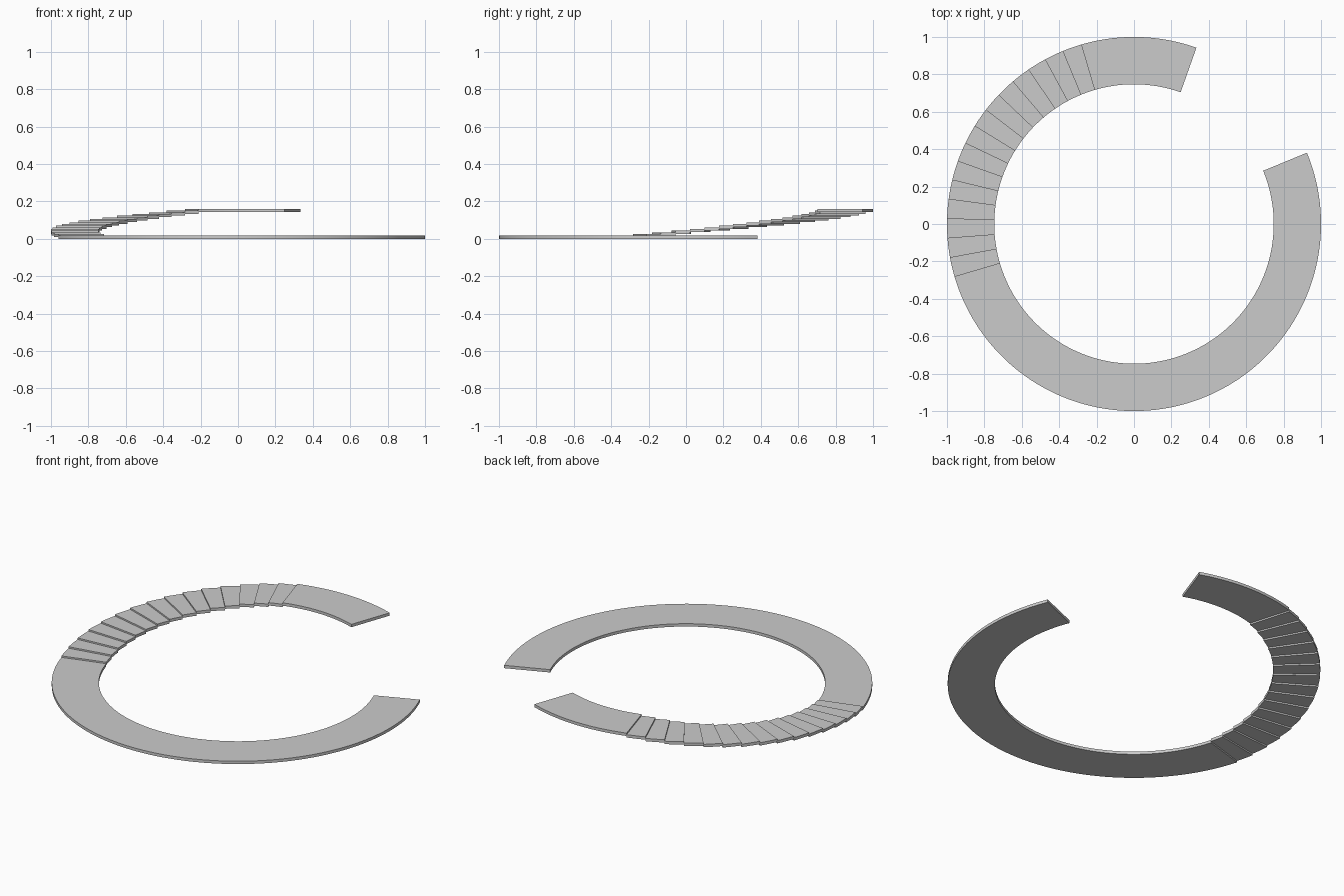
import bpy, bmesh
from math import sin, cos, radians, ceil

if "Cube" in bpy.data.objects:
    bpy.data.objects.remove(bpy.data.objects["Cube"])

R_OUT, R_IN = 1.0, 0.747
THICK = 0.017
STEPS = 15
STEP_ANGLE = 6.0
TOP_END, STAIR_START, BOTTOM_END = 70.5, 106.4, 382.4
RISE = 0.142 / (STEPS + 1)


def arc_slab(name, a0, a1, z):
    """Flat ring sector between two angles, sitting at height z."""
    bm = bmesh.new()
    n = max(1, ceil((a1 - a0) / 2.0))
    rings = []
    for i in range(n + 1):
        a = radians(a0 + (a1 - a0) * i / n)
        rings.append([bm.verts.new((r * cos(a), r * sin(a), h))
                      for r, h in ((R_IN, z), (R_OUT, z),
                                   (R_OUT, z + THICK), (R_IN, z + THICK))])
    for p, q in zip(rings, rings[1:]):
        for k in range(4):
            j = (k + 1) % 4
            bm.faces.new((p[k], p[j], q[j], q[k]))
    bm.faces.new(rings[0])
    bm.faces.new(rings[-1])
    bmesh.ops.recalc_face_normals(bm, faces=bm.faces)
    mesh = bpy.data.meshes.new(name)
    bm.to_mesh(mesh)
    bm.free()
    obj = bpy.data.objects.new(name, mesh)
    bpy.context.collection.objects.link(obj)
    # smooth curved rims, crisp slab edges
    bpy.ops.object.select_all(action='DESELECT')
    obj.select_set(True)
    bpy.context.view_layer.objects.active = obj
    bpy.ops.object.shade_smooth_by_angle(angle=radians(30))
    return obj


stair_end = STAIR_START + STEPS * STEP_ANGLE

# Upper and lower walkways
arc_slab("upper_walkway", TOP_END, STAIR_START, RISE * (STEPS + 1))
arc_slab("lower_walkway", stair_end, BOTTOM_END, 0.0)

# Shallow curved steps descending between them
for i in range(STEPS):
    a = STAIR_START + i * STEP_ANGLE
    arc_slab(f"step_{i + 1:02d}", a, a + STEP_ANGLE, RISE * (STEPS - i))
